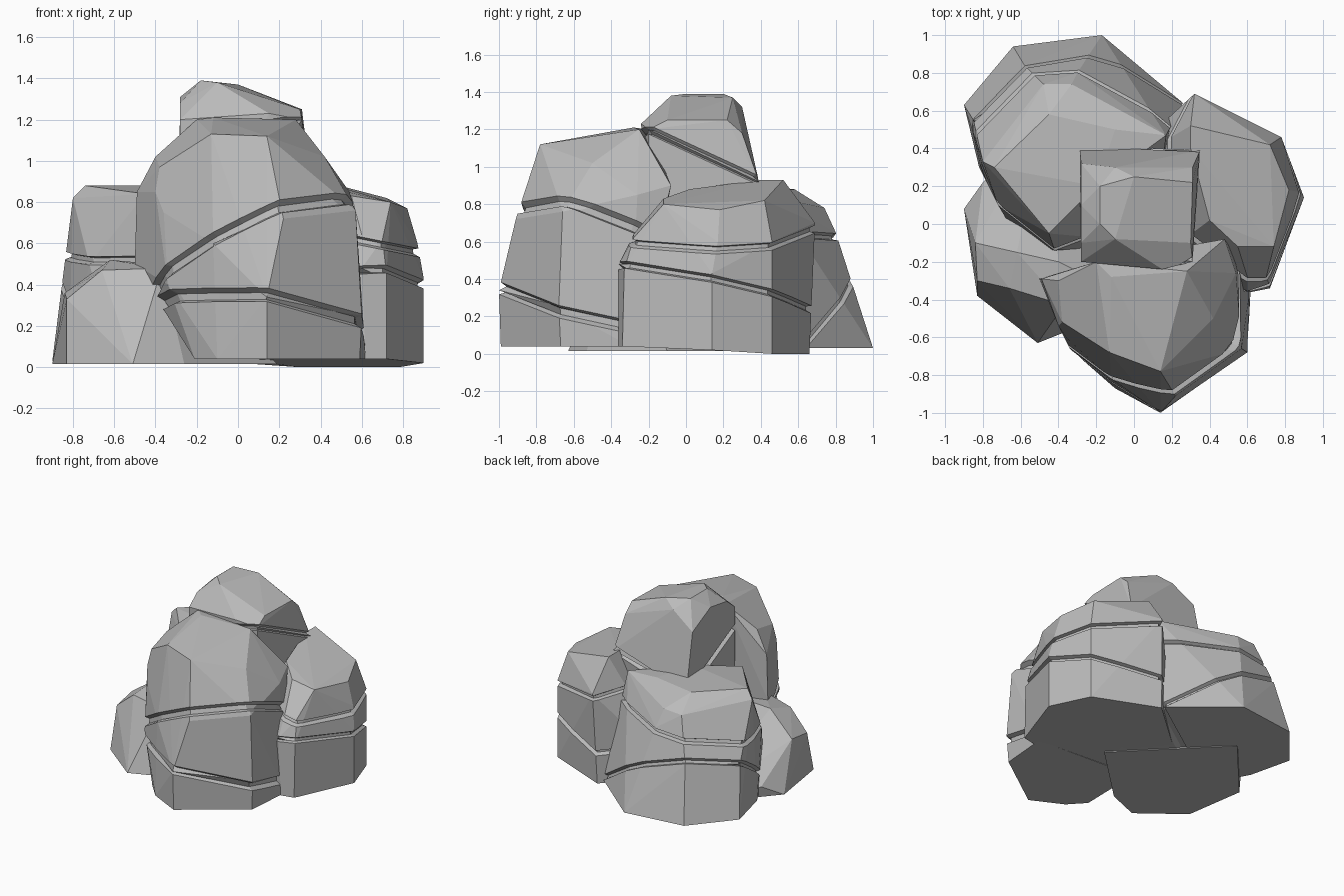
import bpy, bmesh
from math import radians
from mathutils import Vector

cube = bpy.data.objects.get("Cube")
if cube:
    bpy.data.objects.remove(cube, do_unlink=True)

# One plain stone colour
stone = bpy.data.materials.new("grey_stone")
stone.use_nodes = True
stone.diffuse_color = (.5, .5, .5, 1)
stone.node_tree.nodes["Principled BSDF"].inputs["Base Color"].default_value = (.5, .5, .5, 1)


def carve_groove(bm, height, slope_x, slope_y, half_width, depth):
    """Cut a recessed crack along the plane z = height + slope_x*x + slope_y*y."""
    normal = Vector((-slope_x, -slope_y, 1)).normalized()
    origin = Vector((0, 0, height))
    floor = []
    for offset in (-half_width, -half_width / 2, half_width / 2, half_width):
        cut = bmesh.ops.bisect_plane(
            bm, geom=bm.verts[:] + bm.edges[:] + bm.faces[:],
            plane_co=origin + normal * offset, plane_no=normal)
        ring = [v for v in cut["geom_cut"] if isinstance(v, bmesh.types.BMVert)]
        if abs(offset) < half_width:
            floor += ring
    # Push the floor of the crack inward, staying in its plane
    floor = list(set(floor))
    middle = sum((v.co for v in floor), Vector()) / len(floor)
    for v in floor:
        inward = middle - v.co
        inward -= normal * inward.dot(normal)
        v.co += inward.normalized() * depth


def make_rock(name, points, grooves=(), half_width=.025, depth=.03):
    """Wrap a faceted boulder around the corner points and carve its cracks."""
    mesh = bpy.data.meshes.new(name)
    bm = bmesh.new()
    for point in points:
        bm.verts.new(point)
    bmesh.ops.convex_hull(bm, input=bm.verts[:])
    loose = [v for v in bm.verts if not v.link_faces]
    bmesh.ops.delete(bm, geom=loose, context="VERTS")
    bmesh.ops.dissolve_limit(bm, angle_limit=radians(4),
                             verts=bm.verts[:], edges=bm.edges[:])
    for height, slope_x, slope_y in grooves:
        carve_groove(bm, height, slope_x, slope_y, half_width, depth)
    bmesh.ops.recalc_face_normals(bm, faces=bm.faces[:])
    bm.to_mesh(mesh)
    bm.free()
    mesh.materials.append(stone)
    rock = bpy.data.objects.new(name, mesh)
    bpy.context.collection.objects.link(rock)
    return rock


# Tall boulder at the front, with two slanting cracks
make_rock("front_boulder", [
    (-.21, -.75, .04), (-.1, -.87, .04), (.14, -.99, .04), (.59, -.67, .04),
    (.62, -.3, .04), (-.2, -.25, .04), (.14, -1, .34), (-.34, -.66, .4),
    (.6, -.68, .25), (-.12, -.82, .6), (.22, -.91, .72), (.57, -.66, .76),
    (-.37, -.6, .48), (.54, -.26, .85), (.48, -.08, .9), (-.5, -.29, .5),
    (-.49, -.29, .85), (-.4, -.3, 1.02), (-.38, -.52, .97), (-.36, -.6, .75),
    (-.4, -.54, .85), (.14, -.78, 1.12), (-.13, -.68, 1.13), (.42, -.5, 1.02),
    (-.2, -.2, 1.2), (-.12, -.28, 1.21), (.28, -.25, 1.2),
], [(.35, .4, -.39), (.16, -.13, -.21)], half_width=.033, depth=.035)

# Broad boulder on the +x side, with two cracks round it
make_rock("side_boulder", [
    (.62, -.36, .04), (.72, -.34, .04), (.9, .14, .02), (.78, .46, 0),
    (.3, .66, 0), (-.13, .27, .03), (-.03, -.3, .045), (.6, -.36, .48),
    (.72, -.33, .45), (.9, .14, .43), (.78, .46, .35), (.33, .66, .3),
    (.6, -.28, .64), (.7, -.28, .62), (.87, .17, .6), (.78, .46, .6),
    (.32, .69, .7), (.55, -.12, .83), (.74, -.12, .8), (.82, .18, .77),
    (.72, .42, .82), (.3, .4, .93), (.3, .52, .93), (.4, .02, .88),
], [(.73, -.2, 0), (.34, .1, -.2)], half_width=.02)

# Wide sloping boulder at the back
make_rock("back_boulder", [
    (-.17, 1, .03), (-.64, .94, .03), (-.9, .63, .03), (-.82, .3, .03),
    (.26, .64, .03), (.1, -.1, .03), (-.6, -.1, .03), (-.25, .88, .4),
    (-.58, .84, .45), (-.85, .55, .42), (-.82, .33, .45), (.2, .58, .3),
    (-.3, .8, .65), (-.5, .78, .65), (-.82, .4, .6), (.18, .51, .65),
    (-.33, .74, .78), (-.48, .74, .77), (-.8, .33, .82), (-.74, .3, .88),
    (-.49, .2, .88), (-.45, .58, .88), (-.1, .5, .87), (-.2, .2, .88),
    (.17, .47, .84), (-.72, .1, .5), (-.45, -.05, .84), (-.42, -.14, .5),
], [(.57, .09, .1), (-.2, -.38, .55)], half_width=.02)

# Low plain boulder in the front corner on the -x side, reaching under the pile
make_rock("low_boulder", [
    (-.9, .08, .015), (-.83, -.38, .015), (-.51, -.63, .015),
    (-.26, -.53, .015), (.19, -.1, .015), (-.47, .57, .015),
    (-.8, .22, .1), (-.2, .2, .1), (-.84, -.1, .36),
    (-.83, -.3, .33), (-.66, -.34, .47), (-.62, -.15, .52),
    (-.37, -.43, .48), (-.4, -.2, .5), (-.2, -.3, .45),
])

# Capstone resting on top, with a crack that dips to the back corner
make_rock("cap_boulder", [
    (-.28, .39, .45), (.33, .36, .45), (.3, -.2, .45), (-.28, -.2, .45),
    (-.29, .42, .72), (.35, .39, .92), (.31, -.2, 1.2), (-.28, -.2, 1.2),
    (.15, -.24, 1.23), (.31, .22, 1.25), (.3, -.1, 1.25), (-.28, .1, 1.31),
    (-.28, -.1, 1.28), (-.18, .2, 1.39), (0, .25, 1.37), (-.1, -.08, 1.38),
    (-.18, 0, 1.39), (.31, .3, 1.18), (-.28, .32, 1.2), (-.1, .3, 1.32),
], [(1.02, .27, -.48)], half_width=.022)
